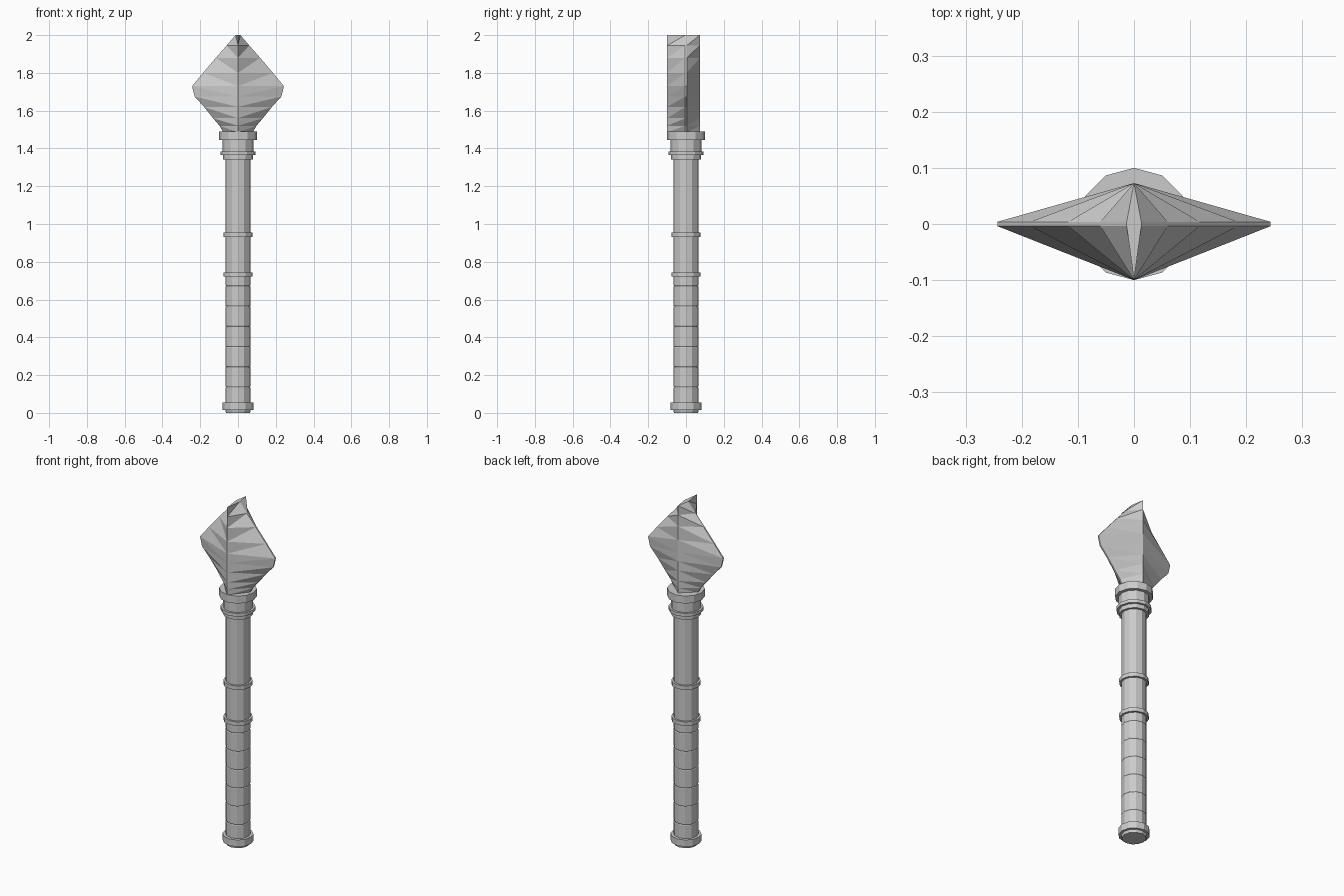
import bpy, bmesh
from math import sin, cos, pi

if "Cube" in bpy.data.objects:
    bpy.data.objects.remove(bpy.data.objects["Cube"])

SIDES = 12


def make_object(name, bm):
    bmesh.ops.recalc_face_normals(bm, faces=bm.faces)
    mesh = bpy.data.meshes.new(name)
    bm.to_mesh(mesh)
    bm.free()
    obj = bpy.data.objects.new(name, mesh)
    bpy.context.collection.objects.link(obj)
    return obj


def lathe(name, profile):
    """Closed 12-sided turned part from (radius, z) pairs, bottom to top."""
    bm = bmesh.new()
    rings = [[bm.verts.new((r * sin(2 * pi * i / SIDES), r * cos(2 * pi * i / SIDES), z))
              for i in range(SIDES)] for r, z in profile]
    for low, high in zip(rings, rings[1:]):
        for i in range(SIDES):
            j = (i + 1) % SIDES
            bm.faces.new((low[i], low[j], high[j], high[i]))
    bm.faces.new(rings[0])
    bm.faces.new(rings[-1])
    return make_object(name, bm)


# Pommel with a small foot
lathe("pommel", [(0.064, 0), (0.068, 0.016), (0.082, 0.016), (0.082, 0.056), (0.066, 0.056)])

# Grip with shallow wrap grooves
grip = [(0.066, 0.05)]
for k in range(6):
    z = 0.137 + k * 0.107
    grip += [(0.066, z - 0.004), (0.064, z), (0.066, z + 0.004)]
lathe("grip", grip + [(0.066, 0.735)])

# Shaft and its two bands
lathe("shaft", [(0.066, 0.735), (0.066, 1.36)])
for name, z in (("lower_band", 0.721), ("upper_band", 0.931)):
    lathe(name, [(0.065, z), (0.078, z), (0.078, z + 0.023), (0.065, z + 0.023)])

# Stepped collar under the head
lathe("collar", [(0.066, 1.342), (0.080, 1.342), (0.080, 1.366), (0.093, 1.366),
                 (0.093, 1.385), (0.081, 1.385), (0.081, 1.446), (0.100, 1.446),
                 (0.100, 1.49)])

# Blade head: vertical front and back ridges joined to a thin diamond rim
FRONT, BACK, RIM = -0.1, 0.073, 0.004
outline = [(0.078, 1.485), (0.098, 1.52), (0.132, 1.56), (0.18, 1.62), (0.23, 1.675),
           (0.243, 1.73), (0.185, 1.80), (0.117, 1.88), (0.060, 1.945), (0.013, 2.0)]
bm = bmesh.new()
levels = [[bm.verts.new(p) for p in ((0, FRONT, z), (w, -RIM, z), (w, RIM, z), (0, BACK, z))]
          for w, z in outline]
for a, b in zip(levels, levels[1:]):
    for i in range(3):
        bm.faces.new((a[i], a[i + 1], b[i + 1]))
        bm.faces.new((a[i], b[i + 1], b[i]))
bm.faces.new(levels[0])
bm.faces.new(levels[-1])
# Mirror the half and weld the ridges
half = bm.verts[:] + bm.edges[:] + bm.faces[:]
bmesh.ops.mirror(bm, geom=half, axis='X', merge_dist=0.0005)
bmesh.ops.remove_doubles(bm, verts=bm.verts, dist=0.0005)
make_object("blade_head", bm)
